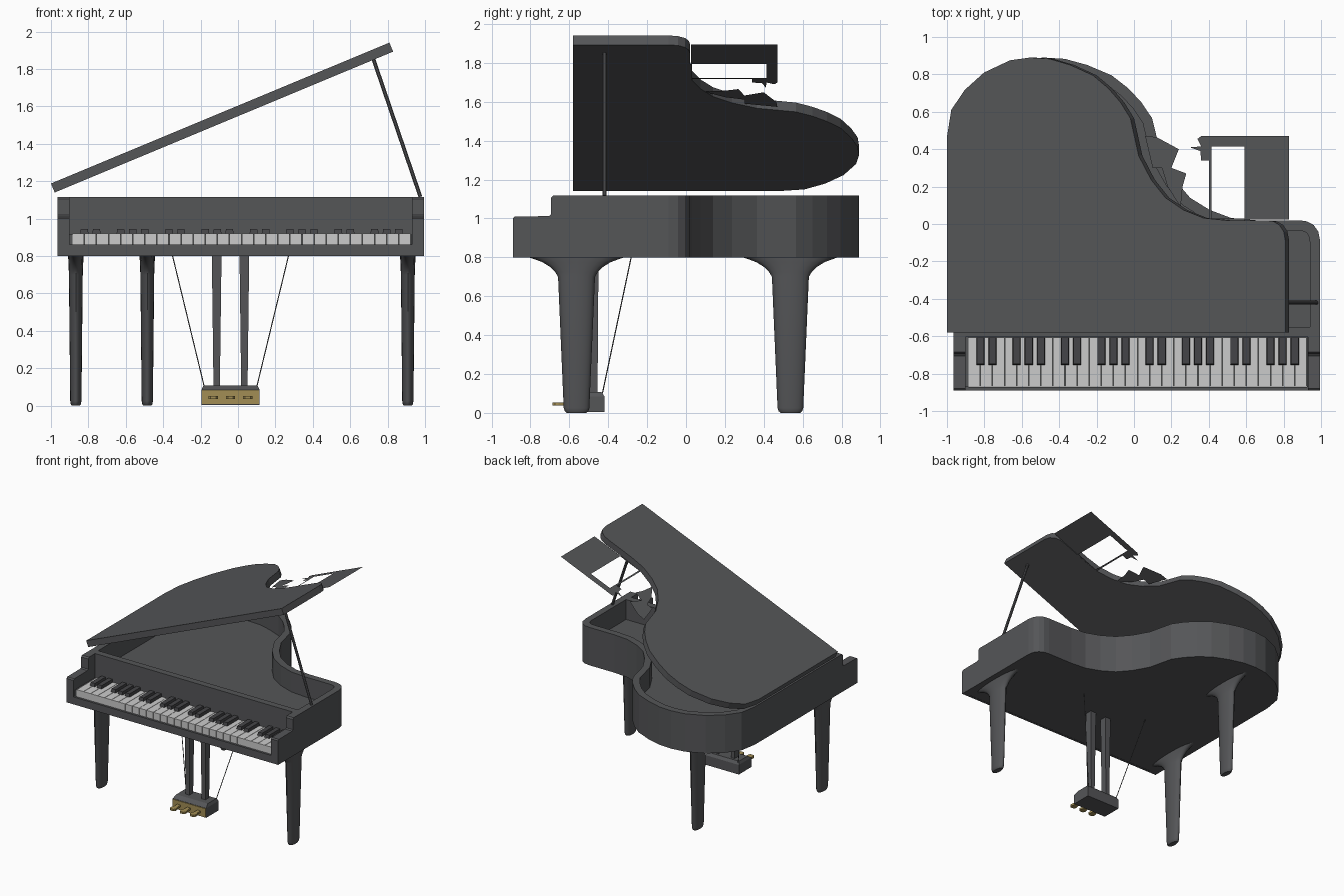
import bpy, bmesh, math
from mathutils import Vector

if "Cube" in bpy.data.objects:
    bpy.data.objects.remove(bpy.data.objects["Cube"])


def material(name, rgb):
    m = bpy.data.materials.new(name)
    m.diffuse_color = (*rgb, 1)
    m.use_nodes = True
    m.node_tree.nodes["Principled BSDF"].inputs["Base Color"].default_value = m.diffuse_color
    return m


BLACK = material("black_lacquer", (0.09, 0.092, 0.097))
IVORY = material("ivory", (0.6, 0.6, 0.6))
EBONY = material("ebony", (0.06, 0.06, 0.065))
BRASS = material("brass", (0.36, 0.27, 0.09))


def finish(name, bm, mat, smooth=False):
    bmesh.ops.recalc_face_normals(bm, faces=bm.faces)
    me = bpy.data.meshes.new(name)
    bm.to_mesh(me)
    bm.free()
    me.materials.append(mat)
    ob = bpy.data.objects.new(name, me)
    bpy.context.collection.objects.link(ob)
    if smooth:
        bpy.context.view_layer.objects.active = ob
        ob.select_set(True)
        bpy.ops.object.shade_smooth_by_angle(angle=math.radians(40))
        ob.select_set(False)
    return ob


def bridge(bm, a, b):
    for i in range(len(a)):
        j = (i + 1) % len(a)
        bm.faces.new((a[i], a[j], b[j], b[i]))


def loft(name, rings, mat, smooth=False):
    """Skin a list of closed rings of 3D points, with both ends capped."""
    bm = bmesh.new()
    loops = [[bm.verts.new(p) for p in r] for r in rings]
    for a, b in zip(loops, loops[1:]):
        bridge(bm, a, b)
    bm.faces.new(loops[0])
    bm.faces.new(loops[-1])
    return finish(name, bm, mat, smooth)


def rect(x0, x1, y0, y1, z):
    return [(x0, y0, z), (x1, y0, z), (x1, y1, z), (x0, y1, z)]


def box(name, x, y, z, mat):
    return loft(name, [rect(*x, *y, z[0]), rect(*x, *y, z[1])], mat)


def rod(name, a, b, r, mat, n=8):
    a, b = Vector(a), Vector(b)
    q = (b - a).to_track_quat('Z', 'Y')
    ring = [q @ Vector((r * math.cos(t), r * math.sin(t), 0))
            for t in [2 * math.pi * (i + .5) / n for i in range(n)]]
    return loft(name, [[a + p for p in ring], [b + p for p in ring]], mat)


# Plan outline shared by the case and the lid (counter-clockwise)
CURVE = [(.995, -.09), (.985, -.04), (.96, -.005), (.925, .014), (.88, .02),
         (.65, .02), (.52, .032), (.405, .075), (.3, .14), (.217, .237),
         (.145, .365), (.12, .47), (.097, .565), (.04, .65), (-.03, .725),
         (-.12, .795), (-.25, .85), (-.37, .883), (-.485, .89), (-.6, .875),
         (-.75, .81), (-.863, .716), (-.94, .61), (-.965, .465)]


def outline(front):
    return [(-.965, front), (.995, front)] + CURVE


def inset(pts, d):
    out = []
    n = len(pts)
    for i in range(n):
        p, q, r = (Vector(pts[k % n]) for k in (i - 1, i, i + 1))
        e, f = (q - p).normalized(), (r - q).normalized()
        n1, n2 = Vector((-e.y, e.x)), Vector((-f.y, f.x))
        m = (n1 + n2) / (1 + n1.dot(n2))
        out.append(tuple(q + m * d))
    return out


# Case: closed bottom, outer rim, rim top, inner wall and soundboard
outer = outline(-.605)
inner = inset(outer, .055)
loft("case", [[(x, y, z) for x, y in pts] for pts, z in
              ((outer, .8), (outer, 1.117), (inner, 1.117), (inner, .95))], BLACK)

# Lid, propped open about its left edge
TILT = math.radians(22.6)
HINGE = (-.98, 0, 1.14)
lid_pts = [(x + .965, y) for x, y in outline(-.58)]
lid = loft("lid", [[(x, y, z) for x, y in lid_pts] for z in (0, .052)], BLACK)
lid.location = HINGE
lid.rotation_euler = (0, -TILT, 0)

# Thin open panel in the plane of the lid underside, with a ragged edge
bm = bmesh.new()
for poly in (((.59, .025), (.83, .025), (.83, .47), (.59, .47)),
             ((.36, .415), (.59, .415), (.59, .47), (.36, .47), (.34, .455)),
             ((.415, .02), (.59, .02), (.59, .03), (.415, .03)),
             ((.402, .03), (.415, .03), (.415, .34), (.402, .34)),
             ((.36, .34), (.415, .34), (.415, .415), (.36, .415), (.3, .41), (.355, .39)),
             ((.06, .47), (.12, .465), (.24, .40), (.2, .3), (.1, .3)),
             ((.15, .3), (.2, .3), (.28, .27), (.26, .2), (.25, .09), (.18, .2))):
    bm.faces.new([bm.verts.new(((x - HINGE[0]) / math.cos(TILT), y, .001)) for x, y in poly])
panel = finish("lid_panel", bm, BLACK)
panel.location = HINGE
panel.rotation_euler = (0, -TILT, 0)

# Lid prop
rod("lid_prop", (.975, -.42, 1.117), (.725, -.42, 1.85), .011, BLACK)

# Arms beside the keyboard, stepped side profile
ARM = [(-.89, .8), (-.89, 1.0), (-.88, 1.01), (-.705, 1.012), (-.695, 1.02),
       (-.695, 1.105), (-.685, 1.117), (-.58, 1.117), (-.58, .8)]
for side, x0, x1 in (("left", -.965, -.9), ("right", .93, .995)):
    loft(side + "_arm", [[(x, y, z) for y, z in ARM] for x in (x0, x1)], BLACK)

# Key bed and front key slip
box("key_bed", (-.9, .93), (-.87, -.6), (.8, .85), BLACK)
box("key_slip", (-.9, .93), (-.89, -.872), (.8, .862), BLACK)
box("left_key_block", (-.9, -.886), (-.872, -.6), (.85, .915), BLACK)
box("right_key_block", (.924, .93), (-.872, -.6), (.85, .915), BLACK)

# Keys: four octaves
W = 1.81 / 28
for k in range(28):
    x = -.886 + k * W
    box(f"white_key_{k + 1}", (x + .0015, x + W - .0015), (-.87, -.606), (.85, .92), IVORY)
    if k % 7 in (1, 2, 4, 5, 6):
        loft(f"black_key_{k}", [rect(x - .022, x + .022, -.755, -.606, .915),
                                rect(x - .019, x + .019, -.748, -.606, .946)], EBONY)

# Legs: oval section, flaring front to back where they meet the case
LEG = [(0, .022, .05), (.008, .027, .06), (.025, .03, .066), (.7, .037, .095),
       (.725, .038, .11), (.75, .039, .135), (.775, .04, .175), (.79, .041, .215), (.802, .041, .25)]
for name, cx, cy in (("front_left_leg", -.867, -.563), ("front_right_leg", .908, -.563),
                     ("back_leg", -.485, .537)):
    loft(name, [[(cx + rx * math.cos(t), cy + ry * math.sin(t), z)
                 for t in [2 * math.pi * i / 20 for i in range(20)]]
                for z, rx, ry in LEG], BLACK, True)

# Pedal lyre: box, brass plate, posts, pedals and brace rods
PX = -.04
loft("pedal_box", [rect(PX - .155, PX + .155, -.585, -.42, .005),
                   rect(PX - .155, PX + .155, -.585, -.42, .085),
                   rect(PX - .145, PX + .145, -.55, -.435, .108)], BLACK)
box("pedal_plate", (PX - .153, PX + .153), (-.592, -.585), (.01, .083), BRASS)
for i, s in enumerate((-1, 1)):
    cx = PX + s * .074
    loft(f"lyre_post_{i + 1}", [rect(cx - .017, cx + .017, -.505, -.455, .1),
                                rect(cx - .026, cx + .026, -.51, -.45, .81)], BLACK)
    rod(f"lyre_brace_{i + 1}", (PX + s * .14, -.43, .1), (PX + s * .312, -.28, .81), .003, BLACK, 6)
for i in range(3):
    cx = PX + (i - 1) * .092
    loft(f"pedal_{i + 1}", [[(cx - w, y, .037), (cx + w, y, .037), (cx + w, y, .053), (cx - w, y, .053)]
                            for y, w in ((-.59, .014), (-.63, .016), (-.655, .025), (-.675, .025), (-.687, .014))],
         BRASS)
